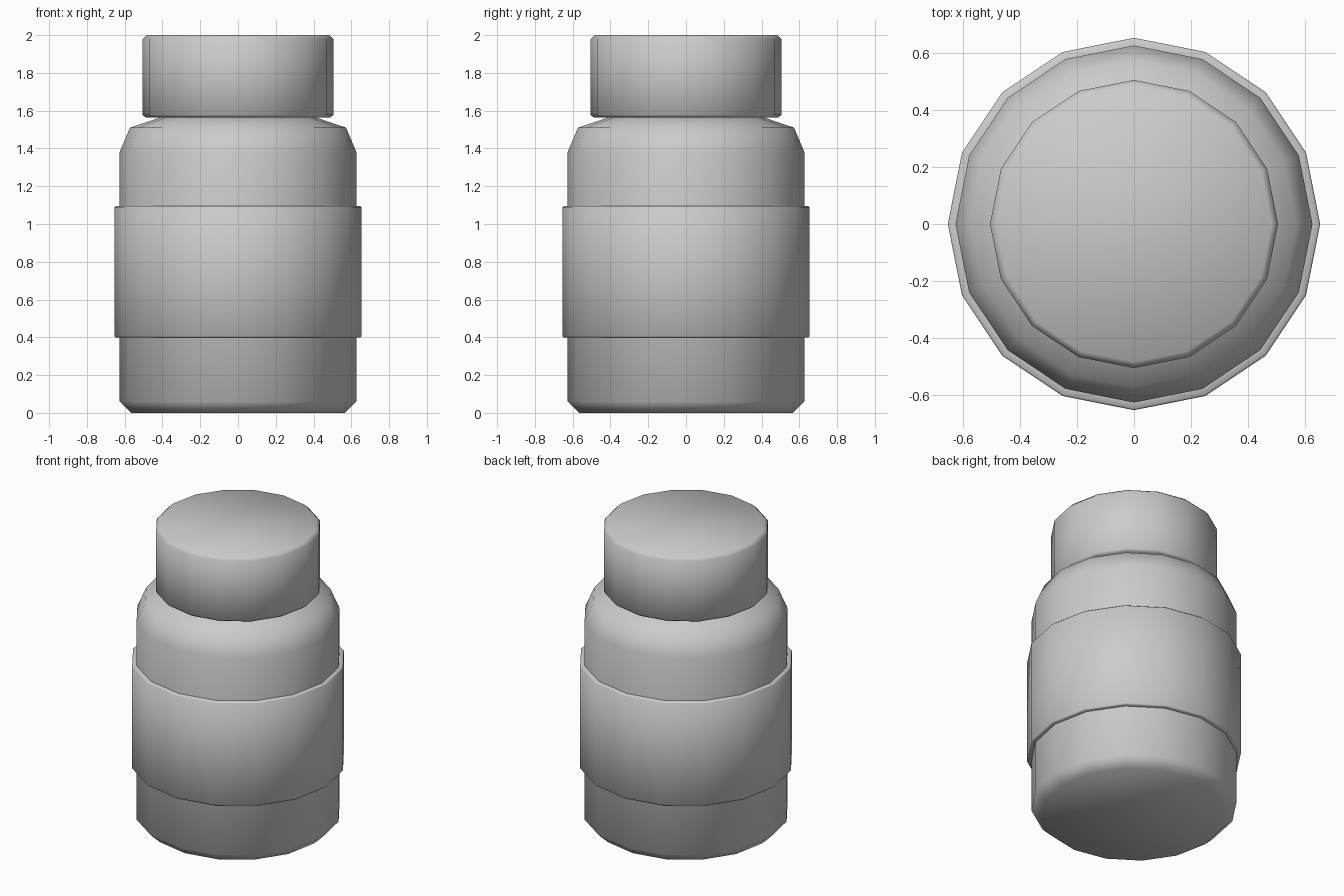
import bpy
import bmesh
from math import cos, sin, pi, radians

SIDES = 16

cube = bpy.data.objects.get("Cube")
if cube:
    bpy.data.objects.remove(cube, do_unlink=True)

grey = bpy.data.materials.new("light_grey")
grey.use_nodes = True
colour = (0.6, 0.6, 0.6, 1)
grey.diffuse_color = colour
grey.node_tree.nodes["Principled BSDF"].inputs["Base Color"].default_value = colour


def lathe(name, profile, closed=False):
    """Spin (radius, height) points round z; cap the ends or close the loop."""
    bm = bmesh.new()
    rings = []
    for r, z in profile:
        rings.append([bm.verts.new((r * cos(2 * pi * i / SIDES),
                                    r * sin(2 * pi * i / SIDES), z))
                      for i in range(SIDES)])
    pairs = list(zip(rings, rings[1:]))
    if closed:
        pairs.append((rings[-1], rings[0]))
    else:
        bm.faces.new(rings[0][::-1])
        bm.faces.new(rings[-1])
    for low, high in pairs:
        for i in range(SIDES):
            j = (i + 1) % SIDES
            bm.faces.new((low[i], low[j], high[j], high[i]))
    bmesh.ops.recalc_face_normals(bm, faces=bm.faces)
    mesh = bpy.data.meshes.new(name)
    bm.to_mesh(mesh)
    bm.free()
    mesh.materials.append(grey)
    obj = bpy.data.objects.new(name, mesh)
    bpy.context.collection.objects.link(obj)
    bpy.ops.object.select_all(action='DESELECT')
    obj.select_set(True)
    bpy.context.view_layer.objects.active = obj
    bpy.ops.object.shade_smooth_by_angle(angle=radians(60))
    return obj


# Jar with chamfered base, rounded shoulder and neck reaching into the lid
lathe("jar_body", [(0.565, 0), (0.627, 0.06), (0.627, 1.38),
                   (0.572, 1.51), (0.41, 1.565), (0.41, 1.6)])

# Raised label sleeve wrapped round the jar
lathe("label_sleeve", [(0.62, 0.4), (0.648, 0.4), (0.654, 0.406),
                       (0.654, 1.089), (0.648, 1.095), (0.62, 1.095)], closed=True)

# Screw lid with softened rims
lathe("lid", [(0.49, 1.565), (0.506, 1.578), (0.506, 1.978), (0.484, 2.0)])
